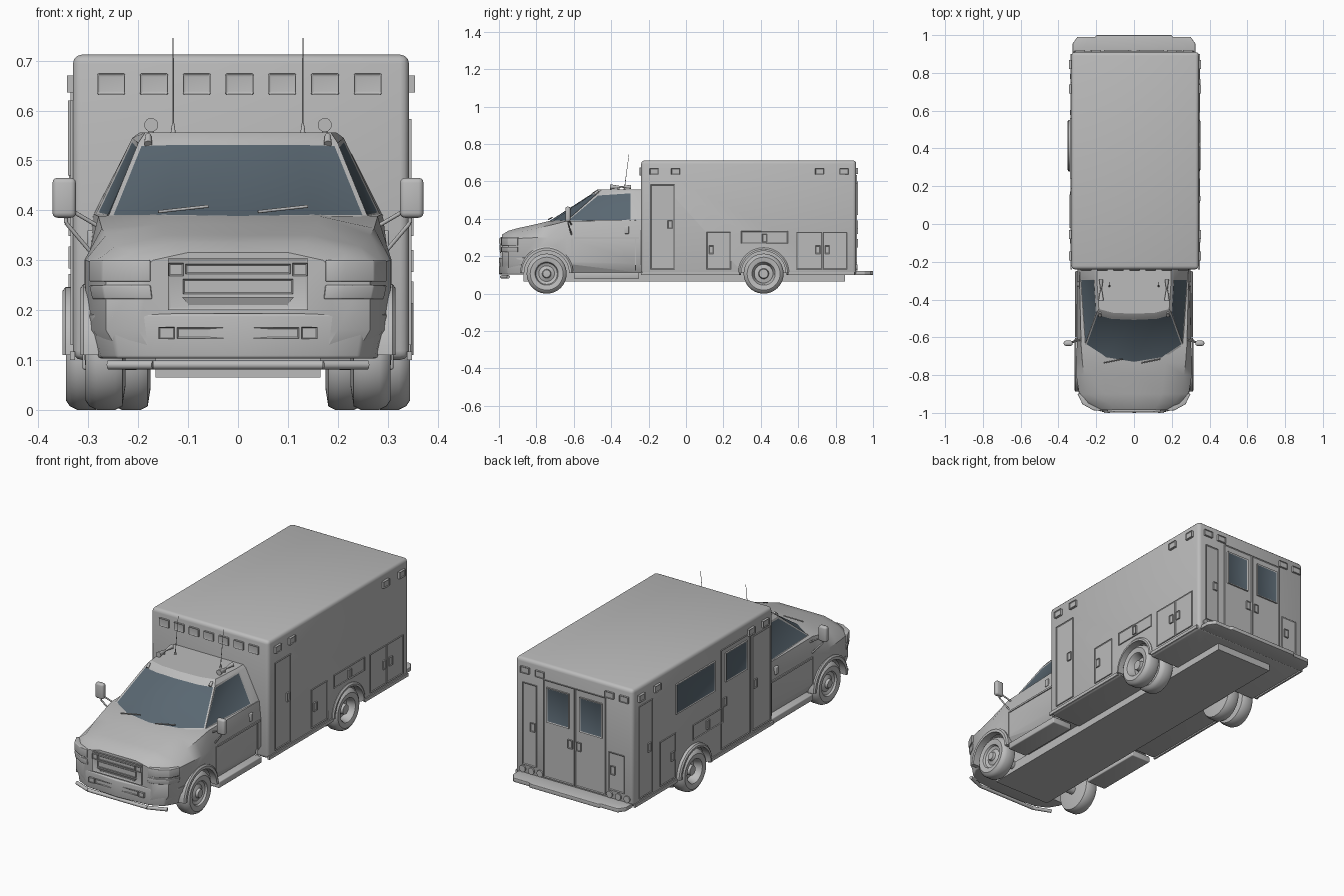
import bpy, bmesh, math
from mathutils import Vector

cube = bpy.data.objects.get("Cube")
if cube:
    bpy.data.objects.remove(cube, do_unlink=True)


def material(name, rgb):
    mat = bpy.data.materials.new(name)
    mat.use_nodes = True
    mat.diffuse_color = (*rgb, 1)
    mat.node_tree.nodes["Principled BSDF"].inputs["Base Color"].default_value = (*rgb, 1)
    return mat


PAINT = material("grey_paint", (.5, .5, .5))
GLASS = material("blue_grey_glass", (.1, .135, .165))
SIDES = (("left", 1), ("right", -1))


def smooth(ob):
    for poly in ob.data.polygons:
        poly.use_smooth = True
    ob.data.set_sharp_from_angle(angle=math.radians(32))


def finish(name, bm):
    bmesh.ops.recalc_face_normals(bm, faces=bm.faces)
    mesh = bpy.data.meshes.new(name)
    bm.to_mesh(mesh)
    bm.free()
    mesh.materials.append(PAINT)
    mesh.materials.append(GLASS)
    ob = bpy.data.objects.new(name, mesh)
    bpy.context.scene.collection.objects.link(ob)
    smooth(ob)
    return ob


def loft(bm, rings, caps=True):
    """Skin closed rings of points; returns the rows of side faces."""
    rows = [[bm.verts.new(p) for p in ring] for ring in rings]
    n = len(rows[0])
    faces = [[bm.faces.new((a[i], a[(i + 1) % n], b[(i + 1) % n], b[i])) for i in range(n)]
             for a, b in zip(rows, rows[1:])]
    if caps:
        bm.faces.new(rows[0])
        bm.faces.new(rows[-1])
    return faces


def bevel_all(bm, width, segments=3):
    if width:
        sharp = [e for e in bm.edges if e.calc_face_angle(0) > .6]
        bmesh.ops.bevel(bm, geom=sharp, offset=width, segments=segments, profile=.5, affect='EDGES')


def prism(name, plan, z0, z1, bevel=0, taper=1):
    bm = bmesh.new()
    loft(bm, [[(x * taper, y, z0) for x, y in plan], [(x, y, z1) for x, y in plan]])
    bmesh.ops.recalc_face_normals(bm, faces=bm.faces)
    bevel_all(bm, bevel)
    return finish(name, bm)


def box(name, x0, x1, y0, y1, z0, z1, bevel=0):
    return prism(name, [(x0, y0), (x1, y0), (x1, y1), (x0, y1)], z0, z1, bevel)


def rod(name, a, b, r1, r2=None, segments=16):
    a, b = Vector(a), Vector(b)
    bm = bmesh.new()
    bmesh.ops.create_cone(bm, cap_ends=True, segments=segments, radius1=r1,
                          radius2=r1 if r2 is None else r2, depth=(b - a).length)
    turn = (b - a).to_track_quat('Z', 'Y').to_matrix().to_4x4()
    bmesh.ops.transform(bm, matrix=turn, verts=bm.verts)
    bmesh.ops.translate(bm, vec=(a + b) / 2, verts=bm.verts)
    return finish(name, bm)


def cut(ob, cutter):
    mod = ob.modifiers.new("wheel_well", 'BOOLEAN')
    mod.operation, mod.object, mod.solver = 'DIFFERENCE', cutter, 'EXACT'
    bpy.context.view_layer.objects.active = ob
    bpy.ops.object.modifier_apply(modifier=mod.name)
    bpy.data.objects.remove(cutter, do_unlink=True)
    smooth(ob)


# Places a point (u, v) at height d above one wall of the vehicle
WALLS = {"left": lambda u, v, d: (.343 + d, u, v), "right": lambda u, v, d: (-.331 - d, u, v),
         "back": lambda u, v, d: (u, .91 + d, v), "front": lambda u, v, d: (u, -.24 - d, v),
         "nose": lambda u, v, d: (u, -.985 - d, v), "bumper": lambda u, v, d: (u, -.995 - d, v)}


def plate(name, wall, u0, u1, v0, v1, t=.005, groove=.006, glass=False, bevel=0):
    bm = bmesh.new()
    corners = [(u0, v0), (u1, v0), (u1, v1), (u0, v1)]
    loft(bm, [[WALLS[wall](u, v, d) for u, v in corners] for d in (-.004, t)])
    bm.faces.ensure_lookup_table()
    face = bm.faces[-1]
    bmesh.ops.recalc_face_normals(bm, faces=bm.faces)
    if groove:
        bmesh.ops.inset_region(bm, faces=[face], thickness=groove, depth=-.003)
        face.material_index = int(glass)
    bevel_all(bm, bevel)
    return finish(name, bm)


def door(name, wall, u0, u1, v0, v1, hu, hv):
    plate(name, wall, u0, u1, v0, v1)
    plate(name + "_handle", wall, hu - .013, hu + .013, hv - .022, hv + .022, .009, .005)


# Patient box
body = box("patient_box", -.331, .343, -.24, .91, .1, .712, .018)
for name, s in SIDES:
    cut(body, rod("cutter", (s * .15, .415, .11), (s * .45, .415, .11), .122, segments=48))

# Cab lower body and hood: y, width, shoulder z, hood width, hood side z, hood centre z
stations = [(-.985, .2, .27, .17, .3, .315), (-.95, .265, .285, .215, .315, .336),
            (-.9, .29, .295, .245, .328, .35), (-.8, .306, .3, .265, .35, .372),
            (-.735, .308, .3, .273, .364, .388), (-.64, .302, .3, .28, .388, .395),
            (-.23, .3, .3, .29, .393, .397)]
rings = []
for y, w, zs, wh, zh, zc in stations:
    half = [(w - .03, .11), (w, .16), (w, zs), (wh, zh), (wh * .6, zc)]
    rings.append([(0, y, .11)] + [(x, y, z) for x, z in half] + [(0, y, zc)]
                 + [(-x, y, z) for x, z in reversed(half)])
bm = bmesh.new()
loft(bm, rings)
cab = finish("cab_lower_body", bm)

# Front bumper wraps round the nose
half = [(.19, -.985), (.258, -.955), (.292, -.9), (.302, -.85)]
plan = [(0, -1)] + half + [(-x, y) for x, y in reversed(half)]
bumper = prism("front_bumper", plan, .103, .193, .006, taper=.94)
for ob in (cab, bumper):
    for name, s in SIDES:
        cut(ob, rod("cutter", (s * .16, -.745, .11), (s * .45, -.745, .11), .125, segments=48))

# Cab upper part: windscreen and door glass are inset faces
lower = [(0, -.74, .385), (.15, -.715, .387), (.26, -.64, .388), (.286, -.29, .39), (.29, -.235, .39)]
upper = [(0, -.5, .54), (.12, -.495, .54), (.2, -.475, .535), (.212, -.29, .545), (.212, -.235, .545)]
roof = [(x * .93, y + (.025 if y < -.4 else 0), .556) for x, y, z in upper]
bm = bmesh.new()
faces = loft(bm, [h + [(-x, y, z) for x, y, z in reversed(h[1:])] for h in (lower, upper, roof)])[0]
bmesh.ops.recalc_face_normals(bm, faces=bm.faces)
for group in ([0, 1, 7, 8], [2], [6]):
    panes = [faces[i] for i in group]
    bmesh.ops.inset_region(bm, faces=panes, thickness=.011, depth=-.003)
    for pane in panes:
        pane.material_index = 1
finish("cab_upper_body", bm)

# Wheels, turned from half profiles of radius and depth
tyre = [(.062, -.004), (.068, -.002), (.088, 0), (.1, -.008), (.107, -.022), (.107, -.06),
        (.1, -.074), (.062, -.08), (0, -.08)]
hubs = {"front": [(0, .002), (.02, 0), (.024, -.012), (.042, -.02), (.057, -.014)],
        "rear": [(0, -.016), (.024, -.016), (.028, -.042), (.05, -.046), (.057, -.012)]}


def wheel(name, hub, x, y, s):
    bm = bmesh.new()
    verts = [bm.verts.new((s * (x + d), y, .107 + r)) for r, d in hubs[hub] + tyre]
    edges = [bm.edges.new(pair) for pair in zip(verts, verts[1:])]
    bmesh.ops.spin(bm, geom=verts + edges, cent=(0, y, .107), axis=(1, 0, 0),
                   angle=math.tau, steps=40, use_duplicate=False)
    bmesh.ops.remove_doubles(bm, verts=bm.verts, dist=.0002)
    finish(name, bm)


def arch(name, y, x0, x1, r0, r1, s):
    bm = bmesh.new()
    rings = []
    for i in range(25):
        a = math.pi * i / 24
        rings.append([(s * x, y + r * math.cos(a), .11 + r * math.sin(a))
                      for x, r in ((x0, r0), (x1, r0), (x1, r1 - .008), (x1 - .006, r1), (x0, r1))])
    loft(bm, rings)
    finish(name, bm)


for name, s in SIDES:
    wheel(name + "_front_wheel", "front", .306, -.745, s)
    wheel(name + "_rear_outer_wheel", "rear", .345, .415, s)
    wheel(name + "_rear_inner_wheel", "rear", .255, .415, s)
    arch(name + "_front_arch", -.745, .28, .316, .12, .142, s)
    arch(name + "_rear_arch", .415, .31, .352, .118, .136, s)
for name, y in (("front", -.745), ("rear", .415)):
    rod(name + "_axle", (-.25, y, .107), (.25, y, .107), .022)

# Chassis, running boards, guard bar and rear step
box("chassis", -.165, .165, -.87, .85, .065, .115)
points = [(-.26, -.95, .09), (-.17, -.985, .09), (.17, -.985, .09), (.26, -.95, .09)]
for a, b in zip(points, points[1:]):
    rod("front_guard_bar", a, b, .009)
half = [(.2, 1), (.205, .99), (.3, .99), (.325, .955), (.325, .9)]
prism("rear_step", half + [(-x, y) for x, y in reversed(half)], .1, .121, .003)

# Paired cab parts
for name, s in SIDES:
    board = sorted((s * .2, s * .312))
    box(name + "_running_board", *board, -.6, -.25, .08, .113, .005)
    box(name + "_door_trim", *sorted((s * .29, s * .306)), -.6, -.25, .293, .302)
    for y in (-.61, -.27):
        box(name + "_door_seam", *sorted((s * .29, s * .304)), y - .002, y + .002, .125, .3)
    box(name + "_door_handle", *sorted((s * .28, s * .303)), -.33, -.305, .32, .36, .004)
    lamp = [(.175, -.99), (.215, -.986), (.273, -.954), (.299, -.9), (.27, -.89), (.18, -.94)]
    lamp = [(s * x, y) for x, y in lamp]
    prism(name + "_headlight_lower", lamp, .222, .25, .003, taper=.98)
    prism(name + "_headlight_upper", lamp, .257, .3, .003)
    box(name + "_mirror", *sorted((s * .325, s * .372)), -.645, -.618, .385, .465, .01)
    rod(name + "_mirror_arm", (s * .345, -.63, .44), (s * .345, -.63, .375), .004)
    rod(name + "_mirror_lower_arm", (s * .345, -.63, .375), (s * .29, -.61, .31), .004)
    rod(name + "_mirror_upper_arm", (s * .335, -.63, .4), (s * .275, -.61, .365), .004)
    # Roof aerials and spot lamps
    rod(name + "_aerial_base", (s * .13, -.33, .55), (s * .13, -.327, .575), .006, .002)
    rod(name + "_aerial", (s * .13, -.328, .57), (s * .13, -.305, .745), .0018, .001, 8)
    rod(name + "_spot_lamp_front", (s * .174, -.405, .571), (s * .174, -.345, .571), .014, .004)
    rod(name + "_spot_lamp_rear", (s * .174, -.345, .571), (s * .174, -.295, .571), .004, .011)
    rod(name + "_spot_lamp_post", (s * .174, -.36, .545), (s * .174, -.36, .571), .005)
    rod(name + "_wiper", (s * .1 - .06, -.735, .397), (s * .1 + .04, -.715, .408), .003)
    # Rear lamps
    for x in (.2, .25, .3):
        rod(name + "_tail_lamp", (s * x, .9, .14), (s * x, .917, .14), .017)
    for x in (.2, .285):
        plate(name + "_rear_warning_lamp", "back", s * x - .025, s * x + .025, .64, .672, .01, .004)
    for y in (-.17, -.055, .715, .845):
        plate(name + "_side_warning_lamp", name, y - .024, y + .024, .636, .67, .012, .005)
    for y0, y1 in ((-.24, .285), (.545, .9)):
        plate(name + "_rub_rail", name, y0, y1, .1, .117, .006, 0)
    plate(name + "_fog_lamp", "bumper", s * .143 - .016, s * .143 + .016, .142, .166, .006, .003)

# Grille
plate("grille_frame", "nose", -.14, .14, .2, .303, .008, .008)
plate("grille_upper_bar", "nose", -.105, .105, .272, .292, .014, .004)
plate("grille_middle_bar", "nose", -.11, .11, .232, .262, .012, .004)
for x in (-.124, .124):
    plate("grille_lamp", "nose", x - .015, x + .015, .268, .294, .014, .004)
bm = bmesh.new()
loft(bm, [[(s * .112, -.997, .226), (s * .095, -.988, .206), (s * .112, -.98, .226)] for s in (-1, 1)])
finish("grille_lower_intake", bm)
plate("bumper_plate", "bumper", -.122, .122, .143, .165, .003, .004)

# Roof marker lamps and front warning lamps
for x in (-.18, -.04, -.004, .04, .18):
    rod("roof_marker_lamp", (x, -.488, .533), (x, -.47, .55), .008, .006)
for i in range(-3, 4):
    x = i * .0857 + .003
    plate("front_warning_lamp", "front", x - .028, x + .028, .632, .674, .009, .005, bevel=.003)

# Left wall compartments
door("left_tall_locker", "left", -.19, -.06, .13, .583, -.085, .37)
door("left_low_locker", "left", .11, .24, .13, .33, .135, .235)
door("left_wheel_locker", "left", .295, .545, .267, .335, .42, .298)
door("left_rear_locker_a", "left", .59, .728, .13, .33, .705, .235)
door("left_rear_locker_b", "left", .732, .862, .13, .33, .755, .235)

# Right wall compartments, entry door and windows
door("right_tall_locker", "right", -.22, -.07, .13, .62, -.09, .37)
door("entry_door", "right", -.05, .19, .13, .645, .16, .37)
plate("entry_door_window", "right", -.02, .155, .47, .62, .01, .008, True)
plate("side_window", "right", .24, .56, .455, .61, .008, .008, True)
door("right_wheel_locker", "right", .17, .42, .267, .345, .3, .305)
door("right_low_locker", "right", .56, .69, .13, .36, .59, .25)
door("right_rear_locker", "right", .75, .86, .13, .61, .78, .37)

# Back doors and lockers
for name, s in SIDES:
    door(name + "_back_door", "back", *sorted((s * .002, s * .178)), .13, .635, s * .025, .34)
    plate(name + "_back_window", "back", *sorted((s * .03, s * .16)), .42, .6, .01, .008, True)
door("left_back_locker", "back", .22, .3, .165, .59, .24, .37)
door("right_back_locker", "back", -.285, -.195, .165, .36, -.22, .27)
